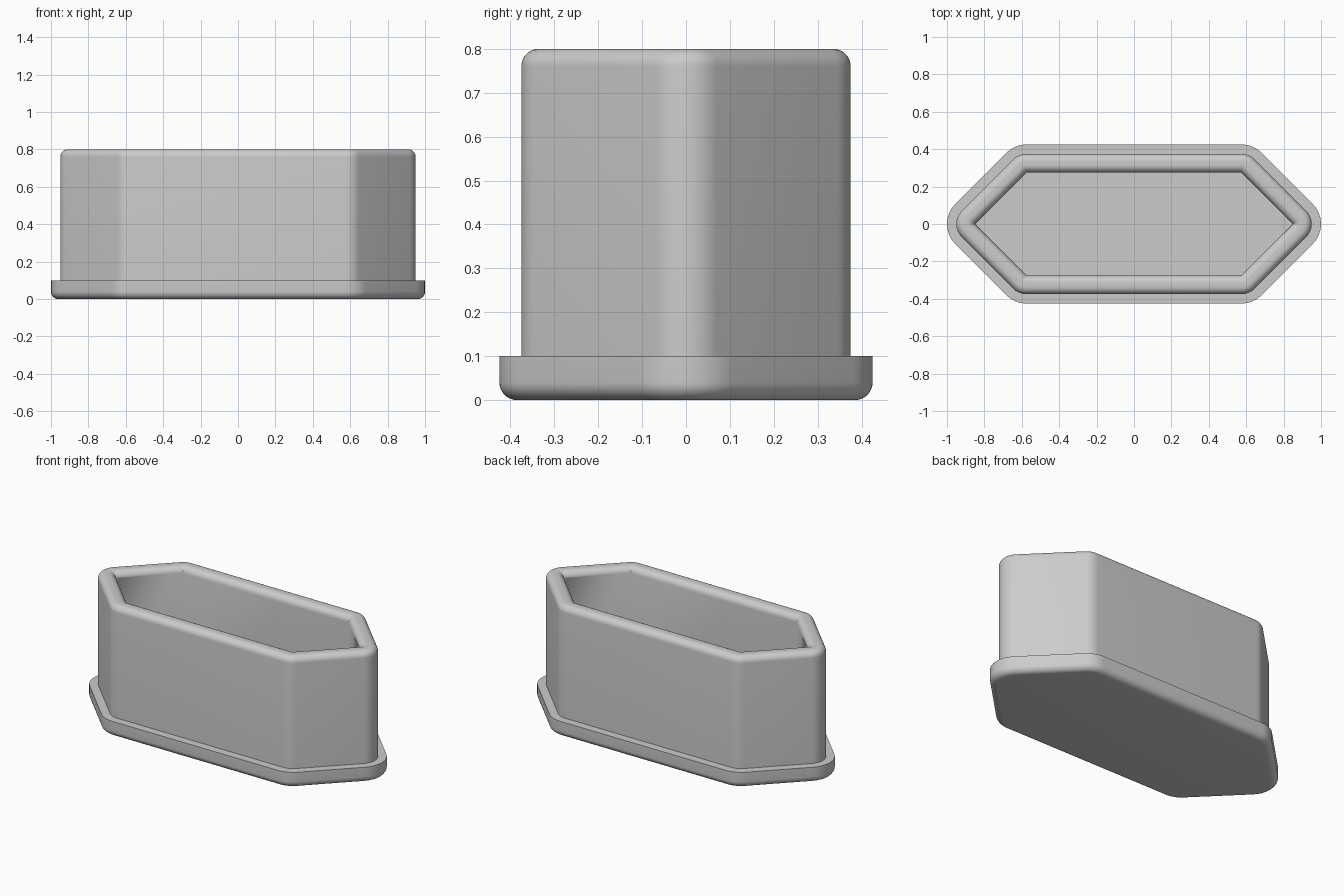
import bpy
import bmesh
from math import cos, sin, pi, radians

default = bpy.data.objects.get("Cube")
if default:
    bpy.data.objects.remove(default, do_unlink=True)

# Single grey material
grey = bpy.data.materials.new("plain grey")
grey.use_nodes = True
colour = (0.6, 0.6, 0.6, 1)
grey.diffuse_color = colour
grey.node_tree.nodes["Principled BSDF"].inputs["Base Color"].default_value = colour

TIP, SIDE = 0.85, 0.275      # inner hexagon: tip in x, half width in y
SHOULDER = TIP - SIDE
FILLET = 0.04
STEPS = 8

# Hexagon corners with the angles (degrees) swept by their rounded offset
CORNERS = [(TIP, 0, -45, 45), (SHOULDER, SIDE, 45, 90),
           (-SHOULDER, SIDE, 90, 135), (-TIP, 0, 135, 225),
           (-SHOULDER, -SIDE, 225, 270), (SHOULDER, -SIDE, 270, 315)]


def outline(offset, z):
    """Hexagon grown by offset, with round corners."""
    points = []
    for x, y, start, end in CORNERS:
        for i in range(STEPS + 1):
            a = radians(start + (end - start) * i / STEPS)
            points.append((x + offset * cos(a), y + offset * sin(a), z))
    return points


def fillet(offset, z, start):
    """Quarter-round profile points around a centre, anticlockwise."""
    angles = [radians(start) + pi / 2 * i / STEPS for i in range(STEPS + 1)]
    return [(offset + FILLET * cos(a), z + FILLET * sin(a)) for a in angles]


def loft(name, profile, closed):
    """Skin the outlines given by (offset, height) pairs."""
    bm = bmesh.new()
    rings = [[bm.verts.new(p) for p in outline(o, z)] for o, z in profile]
    pairs = list(zip(rings, rings[1:]))
    if closed:
        pairs.append((rings[-1], rings[0]))
    else:
        bm.faces.new(rings[0][::-1])
        bm.faces.new(rings[-1])
    for low, high in pairs:
        for i in range(len(low)):
            j = (i + 1) % len(low)
            bm.faces.new((low[i], low[j], high[j], high[i]))
    bmesh.ops.remove_doubles(bm, verts=bm.verts, dist=0.0001)
    bmesh.ops.recalc_face_normals(bm, faces=bm.faces)
    mesh = bpy.data.meshes.new(name)
    bm.to_mesh(mesh)
    bm.free()
    mesh.materials.append(grey)
    obj = bpy.data.objects.new(name, mesh)
    bpy.context.collection.objects.link(obj)
    bpy.ops.object.select_all(action="DESELECT")
    obj.select_set(True)
    bpy.context.view_layer.objects.active = obj
    bpy.ops.object.shade_smooth_by_angle(angle=radians(30))
    return obj


# Base plate, rounded underneath; its top is also the floor inside
loft("base_plate", fillet(0.15 - FILLET, FILLET, -90) + [(0.15, 0.1)], False)

# Hollow wall with a rounded rim
rim = fillet(0.1 - FILLET, 0.8 - FILLET, 0) + fillet(FILLET, 0.8 - FILLET, 90)
loft("wall", [(0.1, 0.1)] + rim + [(0, 0.1)], True)
